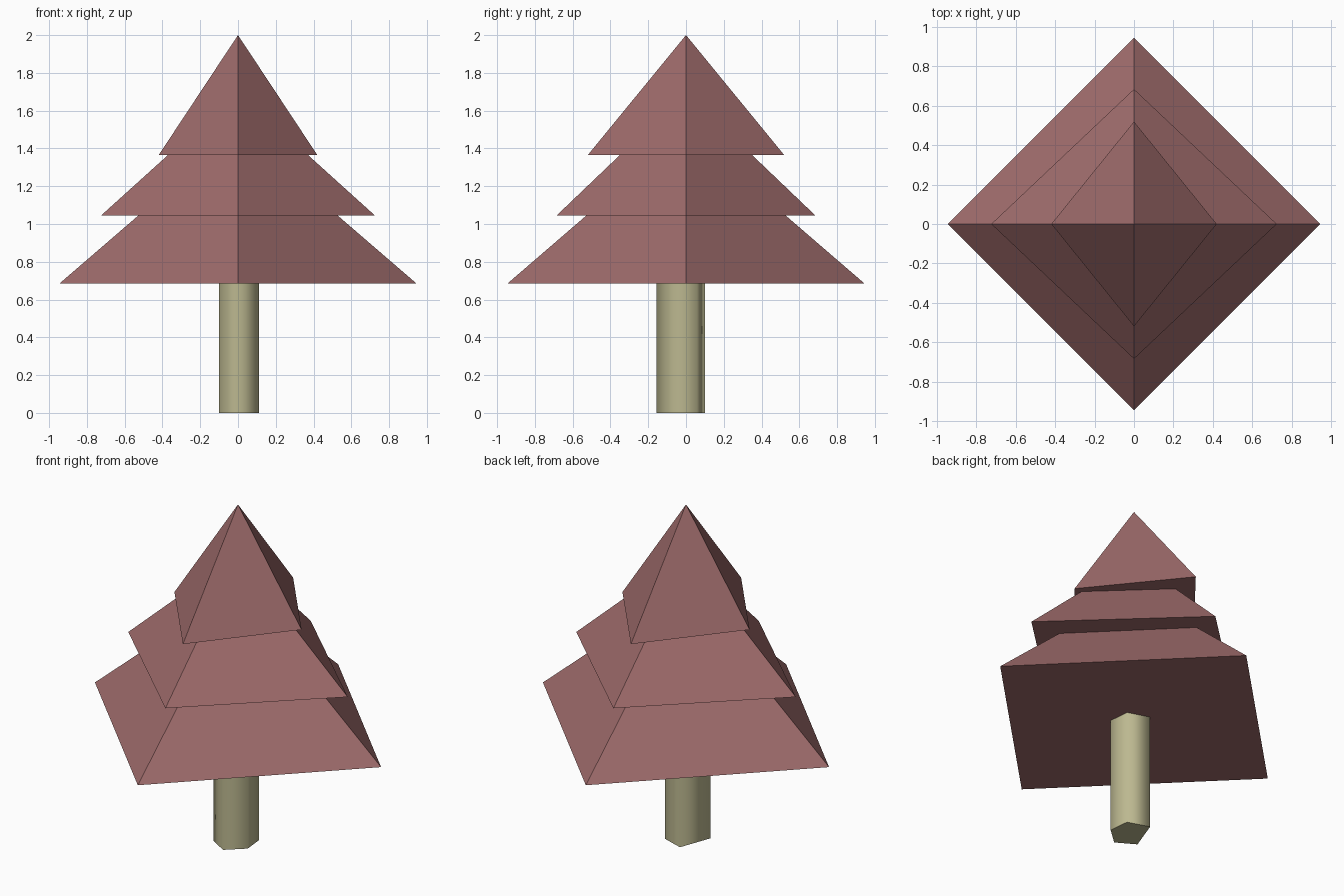
import bpy
import bmesh
import math

cube = bpy.data.objects.get("Cube")
if cube:
    bpy.data.objects.remove(cube, do_unlink=True)


def make_material(name, color):
    mat = bpy.data.materials.new(name)
    mat.use_nodes = True
    mat.diffuse_color = color
    mat.node_tree.nodes["Principled BSDF"].inputs["Base Color"].default_value = color
    return mat


def add_object(name, bm, mat):
    bmesh.ops.recalc_face_normals(bm, faces=bm.faces)
    mesh = bpy.data.meshes.new(name)
    bm.to_mesh(mesh)
    bm.free()
    mesh.materials.append(mat)
    obj = bpy.data.objects.new(name, mesh)
    bpy.context.collection.objects.link(obj)
    return obj


def add_pyramid(name, half_x, half_y, base_z, apex_z, mat):
    """Closed four-sided pyramid with its corners on the axes."""
    bm = bmesh.new()
    corners = [(half_x, 0), (0, half_y), (-half_x, 0), (0, -half_y)]
    ring = [bm.verts.new((x, y, base_z)) for x, y in corners]
    apex = bm.verts.new((0, 0, apex_z))
    bm.faces.new(ring[::-1])
    for i, vert in enumerate(ring):
        bm.faces.new((vert, ring[(i + 1) % len(ring)], apex))
    return add_object(name, bm, mat)


def add_prism(name, outline, height, mat):
    """Extrude a flat outline straight up from the ground."""
    bm = bmesh.new()
    base = bm.faces.new([bm.verts.new((x, y, 0)) for x, y in outline])
    top = bmesh.ops.extrude_face_region(bm, geom=[base], use_keep_orig=True)
    verts = [g for g in top["geom"] if isinstance(g, bmesh.types.BMVert)]
    bmesh.ops.translate(bm, verts=verts, vec=(0, 0, height))
    return add_object(name, bm, mat)


foliage = make_material("dusty red foliage", (0.342, 0.147, 0.147, 1))
bark = make_material("pale olive bark", (0.503, 0.479, 0.279, 1))

# Foliage tiers
add_pyramid("lower_foliage", 0.945, 0.945, 0.685, 1.50, foliage)
add_pyramid("middle_foliage", 0.725, 0.685, 1.045, 1.70, foliage)
add_pyramid("upper_foliage", 0.42, 0.52, 1.365, 2.0, foliage)

# Uneven five-sided trunk with softly shaded sides
trunk_outline = [(0.11, -0.065), (0.098, 0.058), (-0.03, 0.1),
                 (-0.1, -0.09), (0.01, -0.155)]
trunk = add_prism("trunk", trunk_outline, 0.69, bark)
bpy.ops.object.select_all(action="DESELECT")
trunk.select_set(True)
bpy.context.view_layer.objects.active = trunk
bpy.ops.object.shade_smooth_by_angle(angle=math.radians(88))
